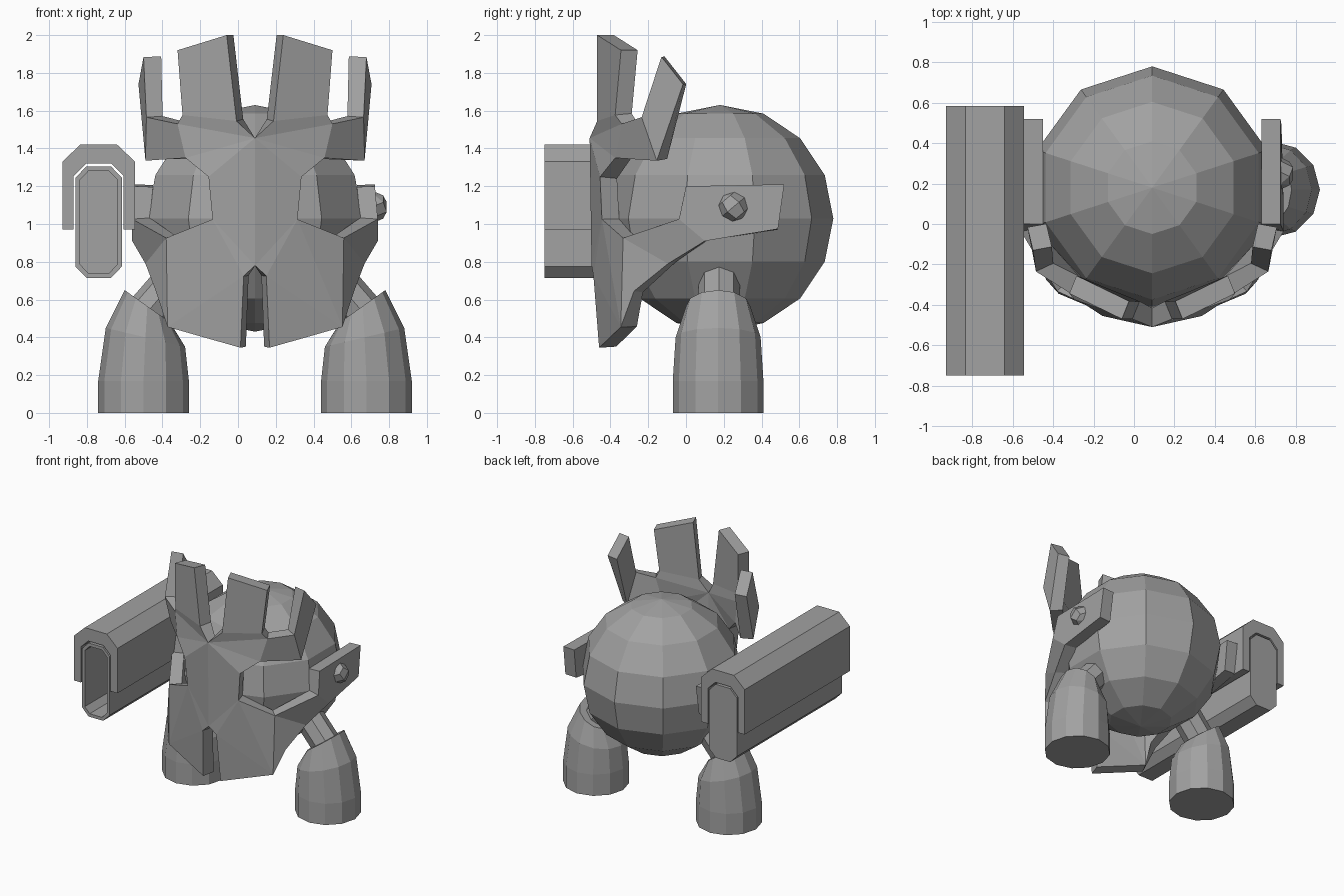
import bpy, bmesh, math
from mathutils import Vector, Matrix

if "Cube" in bpy.data.objects:
    bpy.data.objects.remove(bpy.data.objects["Cube"], do_unlink=True)

AXIS = 0.09                 # the body's own centre plane
grey = bpy.data.materials.new("plain_grey")
grey.use_nodes = True
grey.diffuse_color = (0.36, 0.36, 0.36, 1)
grey.node_tree.nodes["Principled BSDF"].inputs["Base Color"].default_value = grey.diffuse_color


def finish(name, bm, recalc=True):
    if recalc:
        bmesh.ops.recalc_face_normals(bm, faces=bm.faces[:])
    mesh = bpy.data.meshes.new(name)
    bm.to_mesh(mesh)
    bm.free()
    mesh.materials.append(grey)
    ob = bpy.data.objects.new(name, mesh)
    bpy.context.scene.collection.objects.link(ob)
    return ob


def loft(rings):
    """Skin a stack of equal rings and cap both ends."""
    bm = bmesh.new()
    loops = [[bm.verts.new(p) for p in ring] for ring in rings]
    n = len(loops[0])
    for a, b in zip(loops, loops[1:]):
        for i in range(n):
            j = (i + 1) % n
            bm.faces.new((a[i], a[j], b[j], b[i]))
    caps = [bm.faces.new(loops[0]), bm.faces.new(loops[-1])]
    bmesh.ops.recalc_face_normals(bm, faces=bm.faces[:])
    return bm, caps


def ball(name, centre, radius, segments, rings, matrix=Matrix()):
    bm = bmesh.new()
    bmesh.ops.create_uvsphere(bm, u_segments=segments, v_segments=rings, radius=radius,
                              matrix=Matrix.Translation(centre) @ matrix)
    return finish(name, bm)


# Round body
ball("body", (AXIS, 0.18, 1.03), 0.6, 10, 8)

# Legs with slanted tops, and the short hips that join them to the body
for side, label in ((1, "left"), (-1, "right")):
    rings = []
    # outer height, inner height, shift, half width, half depth
    for zo, zi, shift, rx, ry in ((0, 0, 0, .24, .24), (.17, .17, 0, .24, .24),
                                  (.45, .35, -.01, .21, .225), (.65, .48, -.02, .12, .17)):
        ring = []
        for i in range(12):
            a = math.tau * i / 12
            c = math.cos(a)
            z = (zo + zi) / 2 + c * (zo - zi) / 2
            ring.append((AXIS + side * (.59 + shift + rx * c), .17 + ry * math.sin(a), z))
        rings.append(ring)
    finish(label + "_leg", loft(rings)[0])

    low, high = Vector((AXIS + side * .60, .175, .50)), Vector((AXIS + side * .40, .175, .73))
    d = high - low
    bm = bmesh.new()
    bmesh.ops.create_cone(bm, cap_ends=True, segments=8, radius1=.11, radius2=.11, depth=d.length,
                          matrix=Matrix.Translation((low + high) / 2)
                          @ d.to_track_quat("Z", "Y").to_matrix().to_4x4())
    finish(label + "_hip", bm)

# Mask: left half outline, mirrored and thickened inwards
P = {
    "ridge_top": (0, -.51, 1.455), "ridge_low": (0, -.5, .78),
    "notch": (.06, -.49, .725), "chin": (.077, -.46, .345),
    "jaw": (.463, -.345, .455), "cheek": (.47, -.333, .926),
    "eye_top": (.246, -.455, 1.25), "eye_low": (.225, -.445, 1.025),
    "brow": (.368, -.375, 1.35), "valley": (.41, -.34, 1.53),
    "horn_in": (.098, -.47, 1.545), "horn_out": (.384, -.375, 1.577),
    "horn_tip_in": (.15, -.47, 2.0), "horn_tip_out": (.41, -.344, 1.92),
    "fin_front": (.575, -.235, 1.565), "fin_low": (.58, -.155, 1.335),
    "fin_back": (.617, -.016, 1.74), "fin_tip": (.59, -.13, 1.885),
    "jaw_back": (.525, -.275, .645), "strap_low": (.58, -.095, .79),
    "ear_low": (.65, .1, .91), "ear_front": (.65, -.037, 1.026),
    "ear_top": (.635, 0, 1.2), "ear_back": (.635, .52, 1.21), "ear_tail": (.64, .487, .974),
}
FACES = (
    "ridge_top ridge_low eye_low eye_top", "ridge_top eye_top brow", "ridge_top brow valley",
    "ridge_top valley horn_out horn_in", "horn_in horn_out horn_tip_out horn_tip_in",
    "valley brow fin_low fin_front", "fin_front fin_low fin_back fin_tip",
    "ridge_low notch eye_low", "notch jaw eye_low", "eye_low jaw cheek", "notch chin jaw",
    "cheek jaw jaw_back strap_low", "cheek strap_low ear_low ear_front",
    "ear_front ear_low ear_tail ear_back ear_top",
)
bm = bmesh.new()
points = {key: bm.verts.new(co) for key, co in P.items()}
for f in FACES:
    bm.faces.new([points[key] for key in f.split()])
mask = finish("mask", bm, recalc=False)
mask.location.x = AXIS
mirror = mask.modifiers.new("mirror", "MIRROR")
mirror.use_clip = True
shell = mask.modifiers.new("thickness", "SOLIDIFY")
shell.thickness = .095
shell.offset = -1

# Knob on the left ear
ball("ear_knob", (.725, .25, 1.09), .08, 6, 4,
     Matrix.Rotation(math.radians(40), 4, "X") @ Matrix.Diagonal((.9, 1, 1, 1)))

# Cannon on the right side: arched cover over a hollow tube
FRONT, BACK, CX = -.75, .585, -.7375


def prism(half, closed_path=True):
    """Extrude a symmetric outline, given by its right half, along y."""
    outline = half + [(-x, z) for x, z in reversed(half)]
    return loft([[(CX + x, y, z) for x, z in outline] for y in (FRONT, BACK)])


cover = [(.067, 1.32), (.1325, 1.255), (.1325, .97), (.1925, .97), (.1925, 1.33), (.0975, 1.42)]
finish("cannon_cover", prism(cover)[0])

bm, caps = prism([(.065, .715), (.123, .775), (.123, 1.245), (.065, 1.305)])
bmesh.ops.inset_region(bm, faces=[caps[0]], thickness=.027)
out = bmesh.ops.extrude_face_region(bm, geom=[caps[0]])
moved = [g for g in out["geom"] if isinstance(g, bmesh.types.BMVert)]
bmesh.ops.translate(bm, verts=moved, vec=(0, .8, 0))
bmesh.ops.delete(bm, geom=[f for f in bm.faces if f is caps[0]], context="FACES")
finish("cannon_tube", bm)
